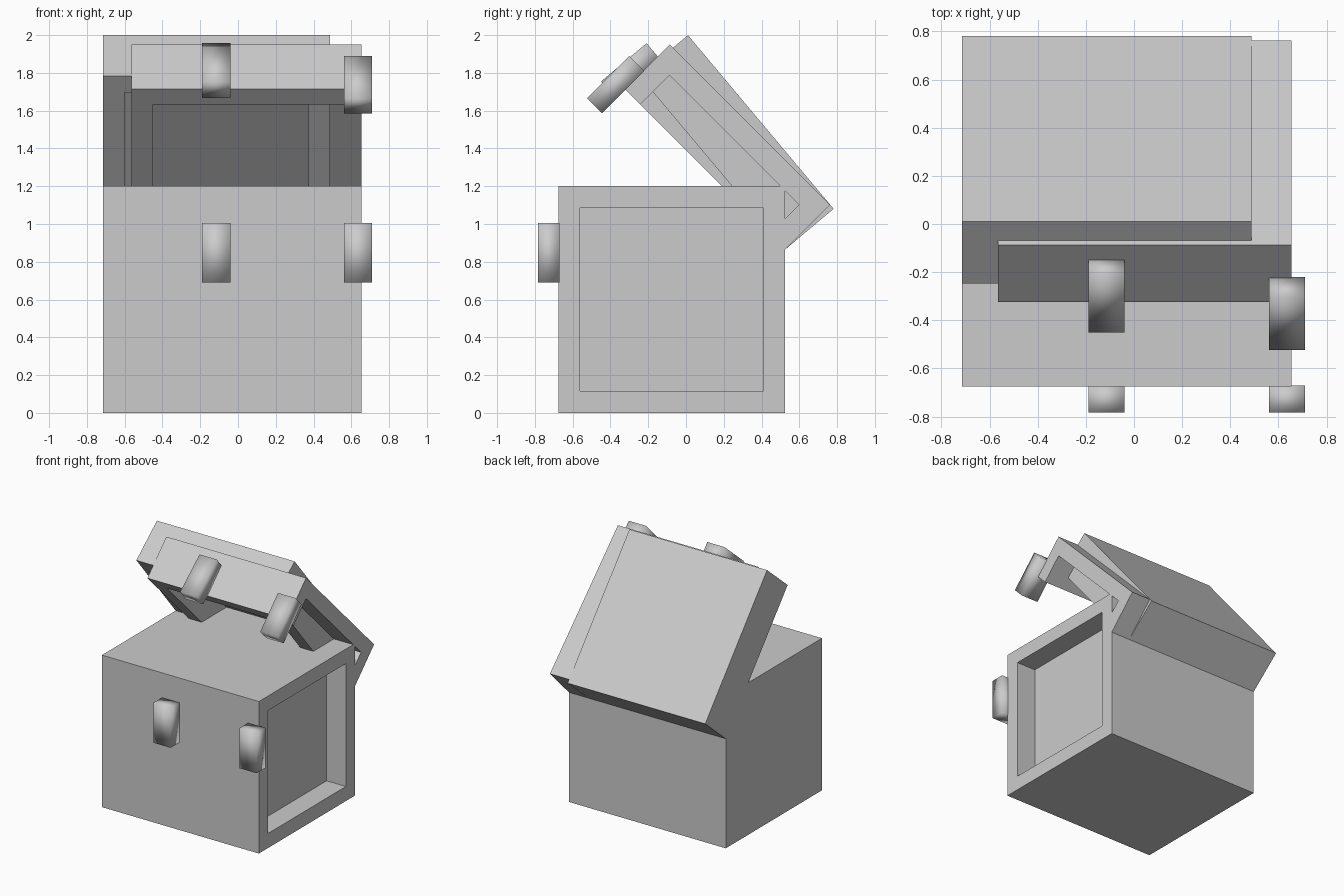
import bpy, bmesh
from math import radians
from mathutils import Vector

if "Cube" in bpy.data.objects:
    bpy.data.objects.remove(bpy.data.objects["Cube"])

WALL = 0.115
Y0, Y1 = -0.675, 0.525          # chest front and back
SEAM, TOP = 0.865, 1.2          # seam between base and lid, chest height
HINGE = Vector((0, Y1, SEAM))


def box(name, lo, hi, open_dirs=(), angle=0, smooth=False):
    """Box pivoting on the hinge; open_dirs lists the removed sides, making a thick shell."""
    bm = bmesh.new()
    bmesh.ops.create_cube(bm, size=1)
    lo, hi = Vector(lo), Vector(hi)
    for d in open_dirs:
        gone = [f for f in bm.faces if f.normal.dot(Vector(d)) > 0.9]
        bmesh.ops.delete(bm, geom=gone, context='FACES')
    for v in bm.verts:
        v.co = lo + Vector([(v.co[i] + 0.5) * (hi[i] - lo[i]) for i in range(3)]) - HINGE
    mesh = bpy.data.meshes.new(name)
    bm.to_mesh(mesh)
    bm.free()
    for p in mesh.polygons:
        p.use_smooth = smooth
    ob = bpy.data.objects.new(name, mesh)
    bpy.context.collection.objects.link(ob)
    ob.location = HINGE
    ob.rotation_euler.x = -radians(angle)
    if open_dirs:
        mod = ob.modifiers.new("walls", 'SOLIDIFY')
        mod.thickness = WALL
        mod.offset = -1
        mod.use_even_offset = True
    return ob


UP, DOWN, RIGHT = (0, 0, 1), (0, 0, -1), (1, 0, 0)

# name, left x, right x, latch centre, opening angle, extra open sides
chests = [
    ("single_chest", -0.715, 0.487, -0.115, 50, ()),
    ("half_chest", -0.565, 0.655, 0.635, 45, (RIGHT,)),
]

for name, x0, x1, lx, angle, extra in chests:
    # base tray, open at the top
    box(name + "_base", (x0, Y0, 0), (x1, Y1, SEAM), (UP,) + extra)
    # lid and latch, once closed and once swung open
    for state, a in (("closed", 0), ("open", angle)):
        box(f"{name}_lid_{state}", (x0, Y0, SEAM), (x1, Y1, TOP), (DOWN,) + extra, a)
        box(f"{name}_latch_{state}", (lx - 0.075, -0.783, 0.69), (lx + 0.075, -0.67, 1.005),
            (), a, smooth=True)
